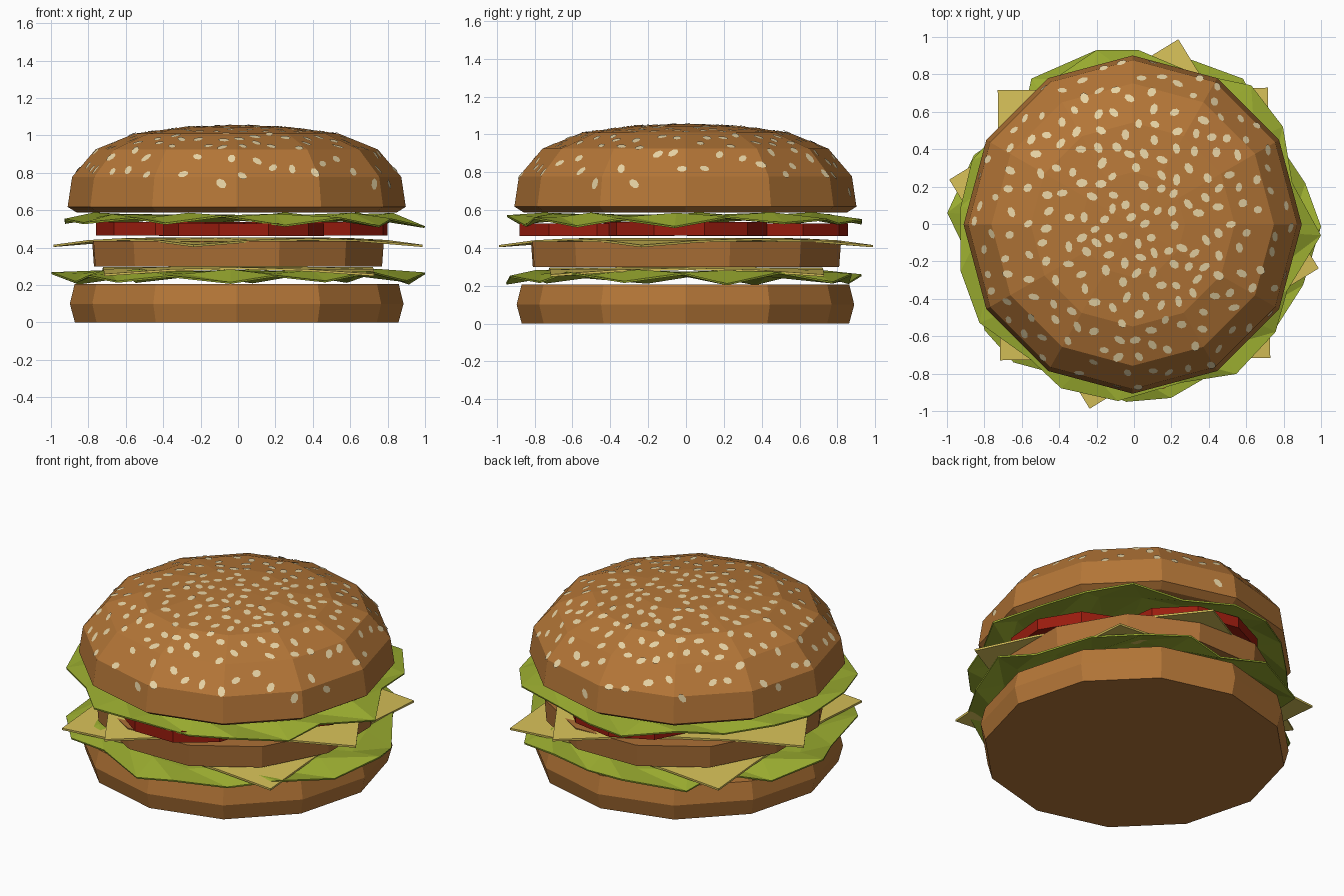
import bpy, bmesh, math, random
from mathutils import Vector, Matrix
from mathutils.bvhtree import BVHTree

if "Cube" in bpy.data.objects:
    bpy.data.objects.remove(bpy.data.objects["Cube"])

random.seed(4)


def material(name, r, g, b):
    """Flat colour given as sRGB 0-255, stored linear."""
    m = bpy.data.materials.new(name)
    m.diffuse_color = [((c / 255 + 0.055) / 1.055) ** 2.4 for c in (r, g, b)] + [1]
    m.use_nodes = True
    m.node_tree.nodes["Principled BSDF"].inputs["Base Color"].default_value = m.diffuse_color
    return m


BUN = material("bun brown", 180, 118, 55)
SEED = material("seed cream", 232, 212, 165)
PATTY = material("patty brown", 172, 112, 54)
CHEESE = material("cheese yellow", 214, 192, 88)
LETTUCE = material("lettuce green", 155, 173, 48)
TOMATO = material("tomato red", 154, 28, 14)


def finish(bm, name, mat):
    me = bpy.data.meshes.new(name)
    bm.to_mesh(me)
    bm.free()
    me.materials.append(mat)
    ob = bpy.data.objects.new(name, me)
    bpy.context.collection.objects.link(ob)
    return ob


def lathe(name, mat, profile, sides=12, turn=0, centre=(0, 0), stretch=(1, 1)):
    """Faceted solid of stacked (radius, z) rings with closed ends."""
    bm = bmesh.new()
    rings = []
    for r, z in profile:
        ring = []
        for i in range(sides):
            a = math.radians(turn) + math.tau * i / sides
            ring.append(bm.verts.new((centre[0] + r * math.cos(a) * stretch[0],
                                      centre[1] + r * math.sin(a) * stretch[1], z)))
        rings.append(ring)
    for lo, hi in zip(rings, rings[1:]):
        for i in range(sides):
            j = (i + 1) % sides
            bm.faces.new((lo[i], lo[j], hi[j], hi[i]))
    bm.faces.new(rings[0][::-1])
    bm.faces.new(rings[-1])
    return finish(bm, name, mat)


def solidify(ob, thickness):
    mod = ob.modifiers.new("thickness", 'SOLIDIFY')
    mod.thickness = thickness
    mod.offset = 0


# Buns
lathe("bottom_bun", BUN, [(0.865, 0), (0.892, 0.1), (0.866, 0.207)], centre=(-0.007, -0.003))
top_bun = lathe("top_bun", BUN,
                [(0.855, 0.588), (0.904, 0.618), (0.88, 0.778), (0.755, 0.925),
                 (0.545, 1.01), (0.28, 1.045), (0.02, 1.056)], centre=(-0.007, -0.003))

# Patty
lathe("patty", PATTY, [(0.81, 0.3), (0.82, 0.435)], turn=16, stretch=(0.98, 1.03))

# Tomato slices at front, right, back and left
for k, (x, y) in enumerate([(0.03, -0.47), (0.38, 0.0), (0.0, 0.43), (-0.33, -0.02)]):
    lathe(f"tomato_slice_{k + 1}", TOMATO,
          [(0.43, 0.462 + 0.003 * (k % 2)), (0.43, 0.53 + 0.006 * (k % 2))],
          sides=10, turn=k * 13, centre=(x, y))


# Cheese slices: thin squares with drooping corners
def cheese(name, z, half, turn, droop):
    bm = bmesh.new()
    bmesh.ops.create_grid(bm, x_segments=4, y_segments=4, size=half)
    for v in bm.verts:
        v.co.z = z - droop * max(0, (v.co.xy.length - 0.7) / 0.32)
    bmesh.ops.rotate(bm, verts=bm.verts, matrix=Matrix.Rotation(math.radians(turn), 3, 'Z'))
    solidify(finish(bm, name, CHEESE), 0.012)


cheese("lower_cheese", 0.292, 0.722, 0.5, 0.038)
cheese("upper_cheese", 0.447, 0.718, 31.5, 0.038)

# Lettuce leaves: ruffled discs following an uneven outline
OUTLINE = [1.0, .94, .95, .97, .93, .93, .95, .95, .87, .93,
           1.0, .96, .98, .98, .96, .95, .95, .97, .95, .96]


def lettuce(name, z, big_side, phase):
    bm = bmesh.new()
    n = len(OUTLINE)
    mid = bm.verts.new((0, 0, z))
    rings = []
    for k, frac in enumerate((0.6, 0.83, 1.0)):
        ring = []
        for i, rad in enumerate(OUTLINE):
            r = rad * frac
            if i != big_side and (i + phase) % 3 == 0:
                r *= 0.93
            # neighbouring points go up and down in turn
            ruffle = (0.0, -0.009, 0.019)[k] * (1 if (i + phase) % 2 else -1)
            h = z + (0, 0, -0.03)[k] + ruffle + random.uniform(-1, 1) * (0, 0.005, 0.012)[k]
            a = math.tau * i / n - 0.06 + (random.uniform(-0.05, 0.05) if i != big_side else 0)
            ring.append(bm.verts.new((r * math.cos(a), r * math.sin(a), h)))
        rings.append(ring)
    for i in range(n):
        j = (i + 1) % n
        bm.faces.new((mid, rings[0][i], rings[0][j]))
        for lo, hi in zip(rings, rings[1:]):
            bm.faces.new((lo[i], hi[i], hi[j]))
            bm.faces.new((lo[i], hi[j], lo[j]))
    solidify(finish(bm, name, LETTUCE), 0.01)


lettuce("lower_lettuce", 0.268, 10, 1)
lettuce("upper_lettuce", 0.57, 0, 2)

# Sesame seeds: flat discs lying on the facets of the top bun
tree = BVHTree.FromObject(top_bun, bpy.context.evaluated_depsgraph_get())
spots = []
bm = bmesh.new()
for _ in range(8000):
    r = 0.885 * random.random() ** 0.6
    a = random.uniform(0, math.tau)
    p = Vector((r * math.cos(a), r * math.sin(a)))
    if any((p - q).length < 0.066 + 0.02 * r for q in spots):
        continue
    hit, normal, _, _ = tree.ray_cast(Vector((p.x, p.y, 2)), Vector((0, 0, -1)))
    if hit is None or hit.z < 0.69 or len(spots) >= 220:
        continue
    spots.append(p)
    place = (Matrix.Translation(hit + normal * 0.003)
             @ normal.to_track_quat('Z', 'Y').to_matrix().to_4x4()
             @ Matrix.Rotation(random.uniform(0, math.tau), 4, 'Z')
             @ Matrix.Diagonal((random.uniform(0.025, 0.034), random.uniform(0.018, 0.023), 1, 1)))
    bmesh.ops.create_circle(bm, cap_ends=True, segments=7, radius=1, matrix=place)
finish(bm, "sesame_seeds", SEED)
